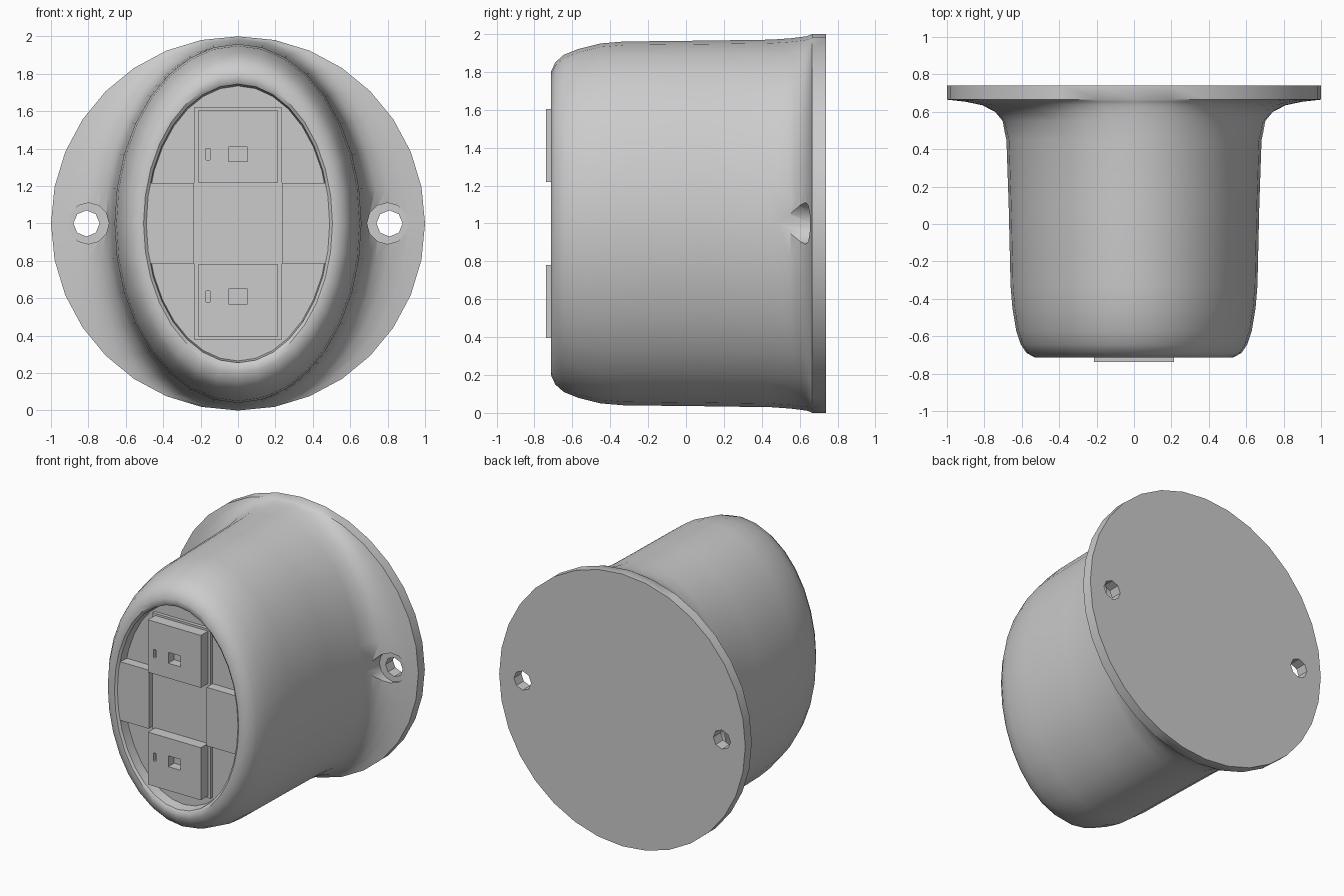
import bpy, bmesh, math
from mathutils import Matrix, Vector

if "Cube" in bpy.data.objects:
    bpy.data.objects.remove(bpy.data.objects["Cube"])

SEG = 32


def make_object(name, bm):
    bmesh.ops.recalc_face_normals(bm, faces=bm.faces)
    me = bpy.data.meshes.new(name)
    bm.to_mesh(me)
    bm.free()
    ob = bpy.data.objects.new(name, me)
    bpy.context.collection.objects.link(ob)
    return ob


def loft(name, rings):
    """Closed skin through ellipses (half width, half height, y)."""
    bm = bmesh.new()
    loops = [[bm.verts.new((a * math.cos(2 * math.pi * i / SEG), y,
                            1 + b * math.sin(2 * math.pi * i / SEG)))
              for i in range(SEG)] for a, b, y in rings]
    for p, q in zip(loops, loops[1:]):
        for i in range(SEG):
            j = (i + 1) % SEG
            bm.faces.new((p[i], p[j], q[j], q[i]))
    bm.faces.new(loops[0])
    bm.faces.new(loops[-1])
    return make_object(name, bm)


def box(name, x0, x1, y0, y1, z0, z1):
    bm = bmesh.new()
    bmesh.ops.create_cube(bm, size=1)
    bmesh.ops.scale(bm, vec=(x1 - x0, y1 - y0, z1 - z0), verts=bm.verts)
    bmesh.ops.translate(bm, vec=((x0 + x1) / 2, (y0 + y1) / 2, (z0 + z1) / 2), verts=bm.verts)
    return make_object(name, bm)


def rod(name, x, z, r, y0, y1, n):
    bm = bmesh.new()
    m = Matrix.Translation(Vector((x, (y0 + y1) / 2, z))) @ Matrix.Rotation(math.pi / 2, 4, 'X')
    bmesh.ops.create_cone(bm, cap_ends=True, segments=n, radius1=r, radius2=r,
                          depth=y1 - y0, matrix=m)
    return make_object(name, bm)


def boolean(ob, tool, operation='DIFFERENCE'):
    mod = ob.modifiers.new("cut", 'BOOLEAN')
    mod.operation, mod.solver, mod.object = operation, 'EXACT', tool
    tool.hide_render = True
    bpy.context.view_layer.objects.active = ob
    bpy.ops.object.modifier_apply(modifier=mod.name)
    bpy.data.objects.remove(tool, do_unlink=True)


def smooth(ob, angle=35):
    ob.data.shade_smooth()
    ob.data.set_sharp_from_angle(angle=math.radians(angle))


# Oval housing flaring into a round mounting flange, with a shallow front recess
housing = loft("housing", [
    (0.485, 0.735, -0.63), (0.49, 0.745, -0.70), (0.505, 0.765, -0.713),
    (0.53, 0.80, -0.713), (0.575, 0.85, -0.69), (0.605, 0.89, -0.645),
    (0.63, 0.92, -0.57), (0.65, 0.95, -0.45), (0.66, 0.96, -0.33),
    (0.67, 0.965, 0.10), (0.682, 0.97, 0.45), (0.705, 0.977, 0.55),
    (0.75, 0.983, 0.60), (0.82, 0.988, 0.635), (0.91, 0.994, 0.655),
    (1.0, 1.0, 0.665), (1.0, 1.0, 0.74)])

# Screw seats and through holes in the flange
for s in (-1, 1):
    boolean(housing, rod("seat_cutter", s * 0.80, 1, 0.11, 0.45, 0.655, 12))
    boolean(housing, rod("hole_cutter", s * 0.81, 1, 0.07, 0.3, 0.9, 8))
smooth(housing)

# Raised side plates across the middle of the recess
for side, s in (("left", -1), ("right", 1)):
    plate = box("side_plate_" + side, min(s * 0.235, s * 0.6), max(s * 0.235, s * 0.6),
                -0.70, -0.61, 0.785, 1.215)
    boolean(plate, loft("oval_limit", [(0.495, 0.75, -0.8), (0.495, 0.75, -0.5)]), 'INTERSECT')

# Backing strip behind the two socket faces
box("backing_strip", -0.235, 0.235, -0.655, -0.61, 0.38, 1.62)

# Upper and lower socket faces, each with a hole and a narrow slot
for name, z0, z1, hz in (("upper", 1.22, 1.605, 1.37), ("lower", 0.395, 0.78, 0.61)):
    face = box("socket_face_" + name, -0.215, 0.215, -0.738, -0.62, z0, z1)
    boolean(face, box("hole_cutter", -0.05, 0.05, -0.8, -0.67, hz - 0.04, hz + 0.04))
    boolean(face, box("slot_cutter", -0.17, -0.15, -0.8, -0.69, hz - 0.03, hz + 0.03))
